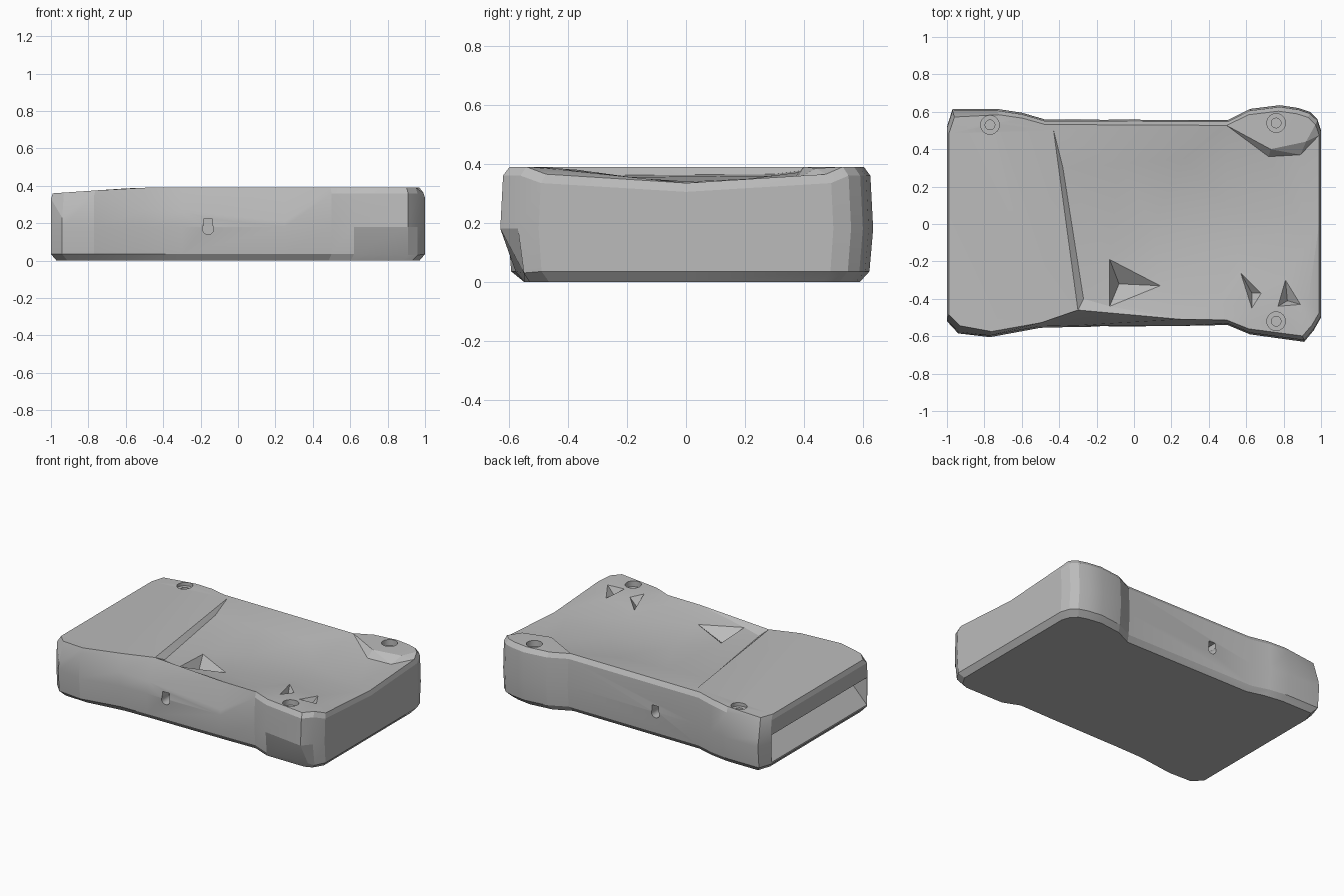
import bpy, bmesh
from math import pi
from mathutils import Vector
from mathutils.geometry import delaunay_2d_cdt

cube = bpy.data.objects.get("Cube")
if cube:
    bpy.data.objects.remove(cube, do_unlink=True)

grey = bpy.data.materials.new("plain_grey")
grey.use_nodes = True
colour = (0.5, 0.5, 0.5, 1)
grey.diffuse_color = colour
grey.node_tree.nodes["Principled BSDF"].inputs["Base Color"].default_value = colour

# Plan outline of the case, counter-clockwise from the front left corner
outline = [(-1, -.52), (-.94, -.585), (-.77, -.605), (-.5, -.555), (-.3, -.55),
           (.25, -.545), (.5, -.54), (.62, -.59), (.91, -.63), (.96, -.57),
           (1, -.5), (1, 0), (1, .5), (.98, .56), (.94, .6), (.88, .62),
           (.78, .635), (.62, .615), (.5, .555), (-.48, .56), (-.6, .595),
           (-.73, .615), (-.97, .615), (-1, .52)]


def top_height(x, y):
    if x == 1:
        return .335 if y == 0 else .365
    return .36 + .03 * min(1, (1 + x) / .45)


def base_point(x, y):
    if x > .9 and y < -.55:         # undercut front right corner
        return (x, -.55, .03)
    return (x, y * .98, .035)


def rim_point(x, y):
    z = top_height(x, y) - .03
    if y < 0 and -.6 < x < .4:      # low crease along the front
        z = .25 - .04 * x - .03 * (x > 0)
    if -1 < x < -.9:                # faceted left-hand corners
        z = .23
    return (x, y * .985, z)


def top_point(x, y):
    if y < 0 and -.4 < x < .4:      # top edge tucked in above the crease
        return (x, -.46 - .09 * (x + .3), top_height(x, y))
    return (x * .99, y * (.93 if x < -.9 else .95), top_height(x, y))


bm = bmesh.new()
rings = [[bm.verts.new(f(x, y)) for x, y in outline] for f in (
    lambda x, y: (x * .97, max(-.55, y * .93), 0),
    base_point,
    lambda x, y: (x, y, .18),
    rim_point, top_point)]
n = len(outline)
bm.faces.new(rings[0][::-1])
for low, high in zip(rings, rings[1:]):
    for i in range(n):
        j = (i + 1) % n
        bm.faces.new((low[i], low[j], high[j], high[i]))

# Sunken, uneven top: ridge, recess floor, plateaus at the corners
relief = [(-.43, .5, .39), (-.38, .3, .365), (-.27, -.4, .36),
          (-.08, .32, .36), (.1, 0, .34), (.5, .1, .335), (.27, .35, .355),
          (.72, .36, .345), (.73, .4, .39), (.89, .37, .345), (.92, .44, .385),
          (.9, 0, .335), (.55, -.15, .35), (.45, -.42, .375), (.93, -.42, .38)]
# Triangular pits: three rim corners, then the deepest point
pits = [[(-.13, -.19, .355), (-.13, -.44, .365), (.14, -.33, .355), (-.08, -.32, .27)],
        [(.57, -.26, .365), (.63, -.45, .385), (.68, -.37, .38), (.63, -.37, .33)],
        [(.81, -.3, .365), (.77, -.44, .385), (.89, -.43, .385), (.82, -.41, .33)]]

top = rings[-1][:]
edges = [(i, (i + 1) % n) for i in range(n)]
top += [bm.verts.new(p) for p in relief]
edges += [(n, 4), (n + 1, n + 2)]
for pit in pits:
    s = len(top)
    top += [bm.verts.new(p) for p in pit]
    edges += [(s, s + 1), (s + 1, s + 2), (s + 2, s)]
    edges += [(s + k, s + 3) for k in range(3)]
flat = [Vector(v.co.xy) for v in top]
result = delaunay_2d_cdt(flat, edges, [], 1, .00001)
origin = result[3]
for face in result[2]:
    bm.faces.new([top[origin[k][0]] for k in face])
bmesh.ops.recalc_face_normals(bm, faces=bm.faces)
mesh = bpy.data.meshes.new("case_body")
bm.to_mesh(mesh)
bm.free()
body = bpy.data.objects.new("case_body", mesh)
bpy.context.collection.objects.link(body)
mesh.materials.append(grey)


def cut(cutter):
    cutter.hide_render = True
    cutter.data.materials.append(grey)
    bpy.ops.object.select_all(action='DESELECT')
    body.select_set(True)
    bpy.context.view_layer.objects.active = body
    mod = body.modifiers.new("cut", 'BOOLEAN')
    mod.operation = 'DIFFERENCE'
    mod.solver = 'EXACT'
    mod.object = cutter
    bpy.ops.object.modifier_apply(modifier=mod.name)
    bpy.data.objects.remove(cutter, do_unlink=True)


def cut_box(centre, size, ramp=0):
    bpy.ops.mesh.primitive_cube_add(size=1, location=centre)
    box = bpy.context.object
    for v in box.data.vertices:     # floor rises towards the inside
        if v.co.x > 0 and v.co.z < 0:
            v.co.z += ramp
    box.scale = size
    bpy.context.view_layer.update()
    cut(box)


def cut_round(centre, radius, depth, tilt=0):
    bpy.ops.mesh.primitive_cylinder_add(vertices=24, radius=radius, depth=depth,
                                        location=centre, rotation=(tilt, 0, 0))
    cut(bpy.context.object)


# Wide connector opening in the left-hand end, with a sloping floor
cut_box((-.92, 0, .133), (.18, 1.02, .195), .95)

# Stepped screw holes in three corners
for x, y in ((.76, .54), (.76, -.52), (-.77, .53)):
    cut_round((x, y, .4), .05, .1)
    cut_round((x, y, .36), .026, .12)

# Small rounded slot in the middle of each long side
for side in (-1, 1):
    cut_box((-.16, side * .55, .195), (.05, .16, .055))
    cut_round((-.16, side * .55, .17), .03, .16, pi / 2)

bpy.ops.object.select_all(action='DESELECT')
body.select_set(True)
bpy.context.view_layer.objects.active = body
bpy.ops.object.shade_smooth_by_angle(angle=pi / 11)
